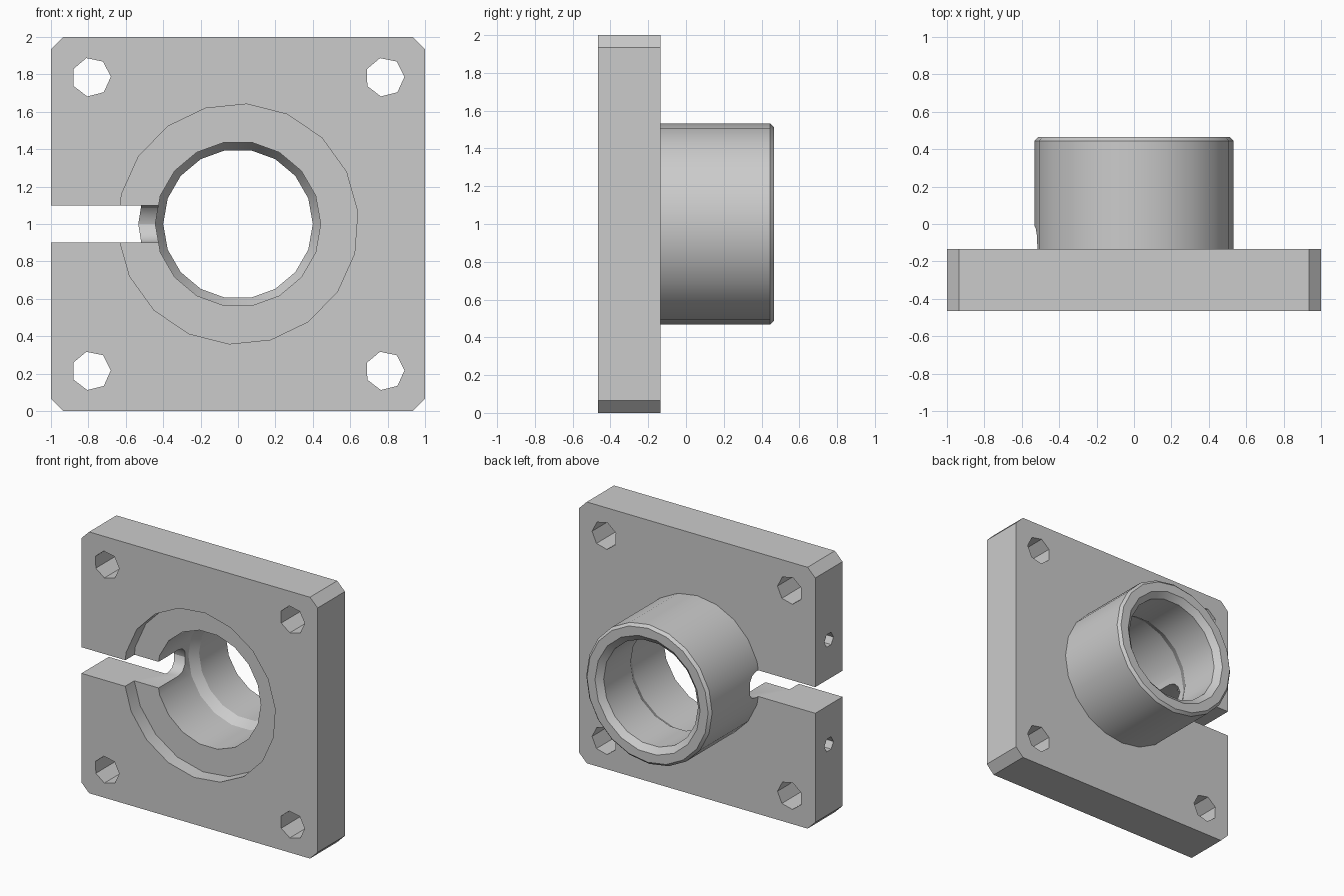
import bpy, bmesh, math
from mathutils import Matrix, Vector

if "Cube" in bpy.data.objects:
    bpy.data.objects.remove(bpy.data.objects["Cube"], do_unlink=True)

grey = bpy.data.materials.new("plain grey")
grey.use_nodes = True
COLOUR = (0.6, 0.6, 0.6, 1)
grey.diffuse_color = COLOUR
grey.node_tree.nodes["Principled BSDF"].inputs["Base Color"].default_value = COLOUR

FRONT, PLATE_BACK, BACK = -0.465, -0.135, 0.465
CENTRE = Vector((0, 0, 1))


def make(name, bm):
    bmesh.ops.recalc_face_normals(bm, faces=bm.faces)
    mesh = bpy.data.meshes.new(name)
    bm.to_mesh(mesh)
    bm.free()
    mesh.materials.append(grey)
    obj = bpy.data.objects.new(name, mesh)
    bpy.context.collection.objects.link(obj)
    return obj


def lathe(name, profile, sides, turn=0.0):
    """Closed solid turned about the y axis; profile holds (radius, y)."""
    bm = bmesh.new()
    rings = []
    for r, y in profile:
        angles = [turn + math.tau * i / sides for i in range(sides)]
        rings.append([bm.verts.new((r * math.cos(a), y, 1 + r * math.sin(a))) for a in angles])
    for a, b in zip(rings, rings[1:]):
        for i in range(sides):
            j = (i + 1) % sides
            bm.faces.new((a[i], a[j], b[j], b[i]))
    bm.faces.new(rings[0])
    bm.faces.new(rings[-1])
    return make(name, bm)


def rod(name, centre, radius, length, axis, sides, turn=0.0):
    bm = bmesh.new()
    aim = Vector((0, 0, 1)).rotation_difference(Vector(axis)).to_matrix().to_4x4()
    bmesh.ops.create_cone(bm, cap_ends=True, segments=sides, radius1=radius, radius2=radius,
                          depth=length,
                          matrix=Matrix.Translation(centre) @ aim @ Matrix.Rotation(turn, 4, 'Z'))
    return make(name, bm)


def combine(target, other, operation):
    mod = target.modifiers.new(other.name, 'BOOLEAN')
    mod.operation, mod.solver, mod.object = operation, 'EXACT', other
    bpy.context.view_layer.objects.active = target
    bpy.ops.object.modifier_apply(modifier=mod.name)
    bpy.data.objects.remove(other, do_unlink=True)


# Square plate with clipped corners
bm = bmesh.new()
cut = 0.935
outline = [(1, cut), (cut, 1), (-cut, 1), (-1, cut), (-1, -cut), (-cut, -1), (cut, -1), (1, -cut)]
face = bm.faces.new([bm.verts.new((x, FRONT, 1 + z)) for x, z in outline])
new = bmesh.ops.extrude_face_region(bm, geom=[face])["geom"]
bmesh.ops.translate(bm, vec=(0, PLATE_BACK - FRONT, 0),
                    verts=[v for v in new if isinstance(v, bmesh.types.BMVert)])
mount = make("flange_mount", bm)

# Sleeve with a bevelled rim
sleeve = lathe("sleeve", [(0.533, -0.3), (0.533, BACK - 0.02), (0.513, BACK)], 20)
combine(mount, sleeve, 'UNION')

# Front recess, then stepped bore with a tapered shoulder and rear bevel
combine(mount, lathe("recess", [(0.643, FRONT - 0.1), (0.643, -0.355)], 18, 0.1), 'DIFFERENCE')
bore = [(0.442, -0.42), (0.442, 0.03), (0.4, 0.1), (0.4, BACK - 0.04), (0.445, BACK), (0.445, BACK + 0.1)]
combine(mount, lathe("bore", bore, 18), 'DIFFERENCE')

# Corner bolt holes and side screw holes
for sx in (-1, 1):
    for sz in (-1, 1):
        at = CENTRE + Vector((0.785 * sx, -0.3, 0.785 * sz))
        combine(mount, rod("bolt_hole", at, 0.105, 1, (0, 1, 0), 7, 0.2), 'DIFFERENCE')
for sz in (-1, 1):
    at = CENTRE + Vector((-1, -0.3, 0.4 * sz))
    combine(mount, rod("screw_hole", at, 0.055, 0.5, (1, 0, 0), 6), 'DIFFERENCE')

# Clamp slot with a rounded end reaching into the sleeve
bm = bmesh.new()
half, end, steps = 0.1, -0.11, 6
path = [(-0.7, -half)]
for i in range(steps + 1):
    a = -math.pi / 2 + math.pi * i / steps
    path.append((end + half * math.cos(a), half * math.sin(a)))
path.append((-0.7, half))
face = bm.faces.new([bm.verts.new((-1.1, y, 1 + z)) for y, z in path])
new = bmesh.ops.extrude_face_region(bm, geom=[face])["geom"]
bmesh.ops.translate(bm, vec=(0.8, 0, 0), verts=[v for v in new if isinstance(v, bmesh.types.BMVert)])
combine(mount, make("slot", bm), 'DIFFERENCE')

# Smooth round walls, crisp edges
bpy.ops.object.select_all(action='DESELECT')
mount.select_set(True)
bpy.context.view_layer.objects.active = mount
bpy.ops.object.shade_smooth_by_angle(angle=math.radians(30))
